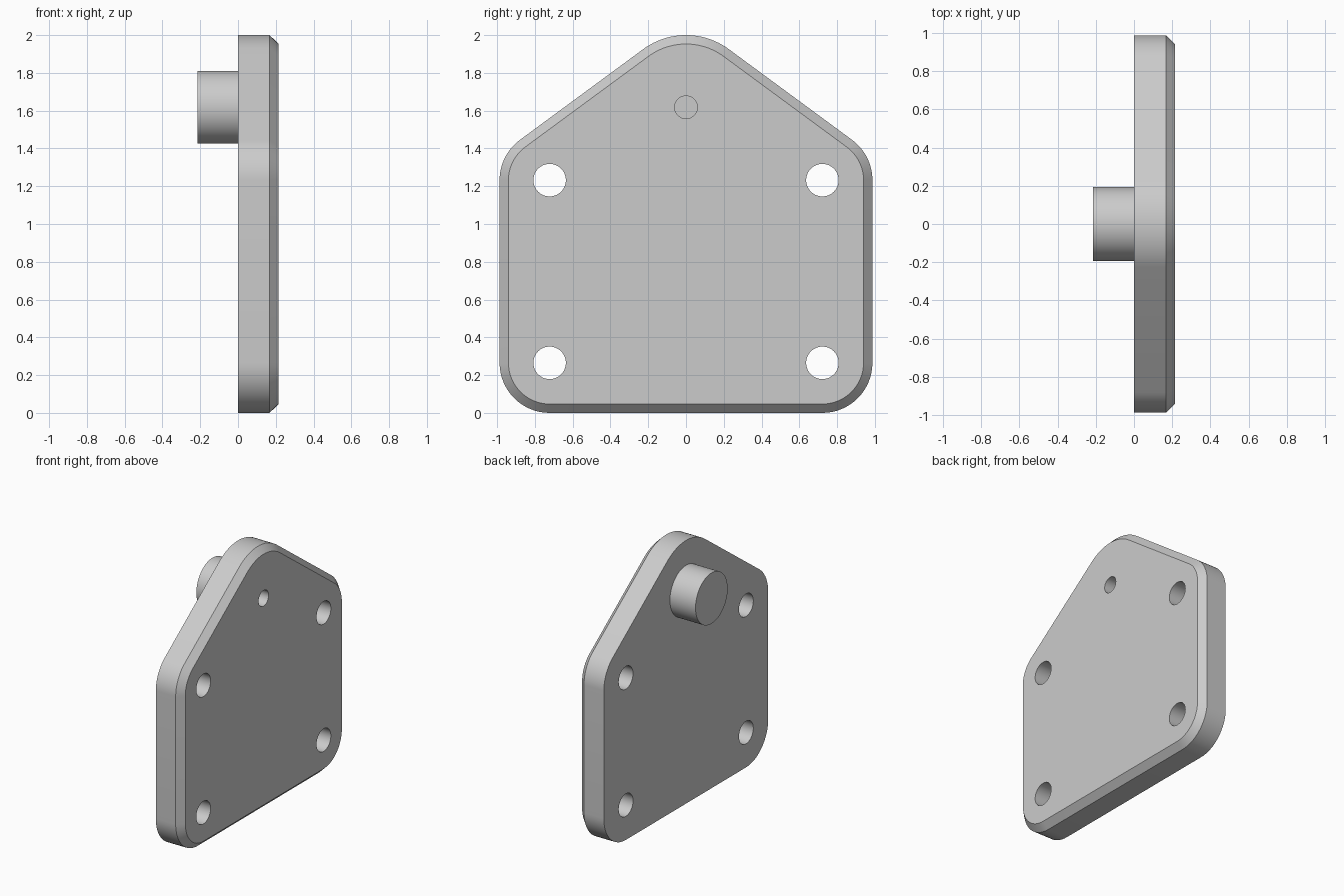
import bpy
import bmesh
from math import sin, cos, radians, tau

cube = bpy.data.objects.get("Cube")
if cube:
    bpy.data.objects.remove(cube)

BACK, EDGE, FRONT, BOSS_END = 0.0, 0.167, 0.215, -0.215
CHAMFER = 0.047
BORE_Z, BORE_R, BOSS_R = 1.618, 0.06, 0.193
HOLE_R = 0.086
HOLES = [(y, z) for y in (-0.722, 0.722) for z in (0.265, 1.232)]

grey = bpy.data.materials.new("light grey")
grey.use_nodes = True
grey.diffuse_color = (0.6, 0.6, 0.6, 1)
grey.node_tree.nodes["Principled BSDF"].inputs["Base Color"].default_value = (0.6, 0.6, 0.6, 1)


def arc(y, z, r, start, end, steps=16):
    angles = [radians(start + (end - start) * i / steps) for i in range(steps + 1)]
    return [(y + r * cos(a), z + r * sin(a)) for a in angles]


def circle(y, z, r, n=64):
    return [(y + r * cos(tau * i / n), z + r * sin(tau * i / n)) for i in range(n)]


def outline(inset):
    """Rounded five-sided outline, anticlockwise from the lower corner."""
    r, tilt = 0.265 - inset, 53.5
    return (arc(0.722, 0.265, r, -90, 0) + arc(0.722, 1.232, r, 0, tilt)
            + arc(0, BORE_Z, 0.382 - inset, tilt, 180 - tilt, 24)
            + arc(-0.722, 1.232, r, 180 - tilt, 180) + arc(-0.722, 0.265, r, 180, 270))


def ring(bm, points, x):
    """Closed loop of edges at depth x."""
    verts = [bm.verts.new((x, y, z)) for y, z in points]
    return [bm.edges.new((v, verts[i - 1])) for i, v in enumerate(verts)]


def bridge(bm, a, b):
    bmesh.ops.bridge_loops(bm, edges=a + b)


def finish(bm, name):
    bmesh.ops.recalc_face_normals(bm, faces=bm.faces[:])
    mesh = bpy.data.meshes.new(name)
    bm.to_mesh(mesh)
    bm.free()
    mesh.materials.append(grey)
    obj = bpy.data.objects.new(name, mesh)
    bpy.context.collection.objects.link(obj)
    bpy.ops.object.select_all(action='DESELECT')
    obj.select_set(True)
    bpy.context.view_layer.objects.active = obj
    bpy.ops.object.shade_smooth_by_angle(angle=radians(30))


# Mounting plate: straight rim, chamfered front edge and four bolt holes
bm = bmesh.new()
back = ring(bm, outline(0), BACK)
middle = ring(bm, outline(0), EDGE)
front = ring(bm, outline(CHAMFER), FRONT)
bridge(bm, back, middle)
bridge(bm, middle, front)
for y, z in HOLES:
    a, b = (ring(bm, circle(y, z, HOLE_R), x) for x in (BACK, FRONT))
    bridge(bm, a, b)
    back += a
    front += b
# The boss joins the back face, its bore opens on the front face
back += ring(bm, circle(0, BORE_Z, BOSS_R), BACK)
front += ring(bm, circle(0, BORE_Z, BORE_R), FRONT)
for edges in (back, front):
    bmesh.ops.triangle_fill(bm, use_beauty=True, use_dissolve=False, edges=edges)
finish(bm, "mounting_plate")

# Hollow boss with a bore running through the plate
bm = bmesh.new()
loops = [ring(bm, circle(0, BORE_Z, r), x) for r, x in
         ((BOSS_R, BACK), (BOSS_R, BOSS_END), (BORE_R, BOSS_END), (BORE_R, FRONT))]
for a, b in zip(loops, loops[1:]):
    bridge(bm, a, b)
finish(bm, "boss")
